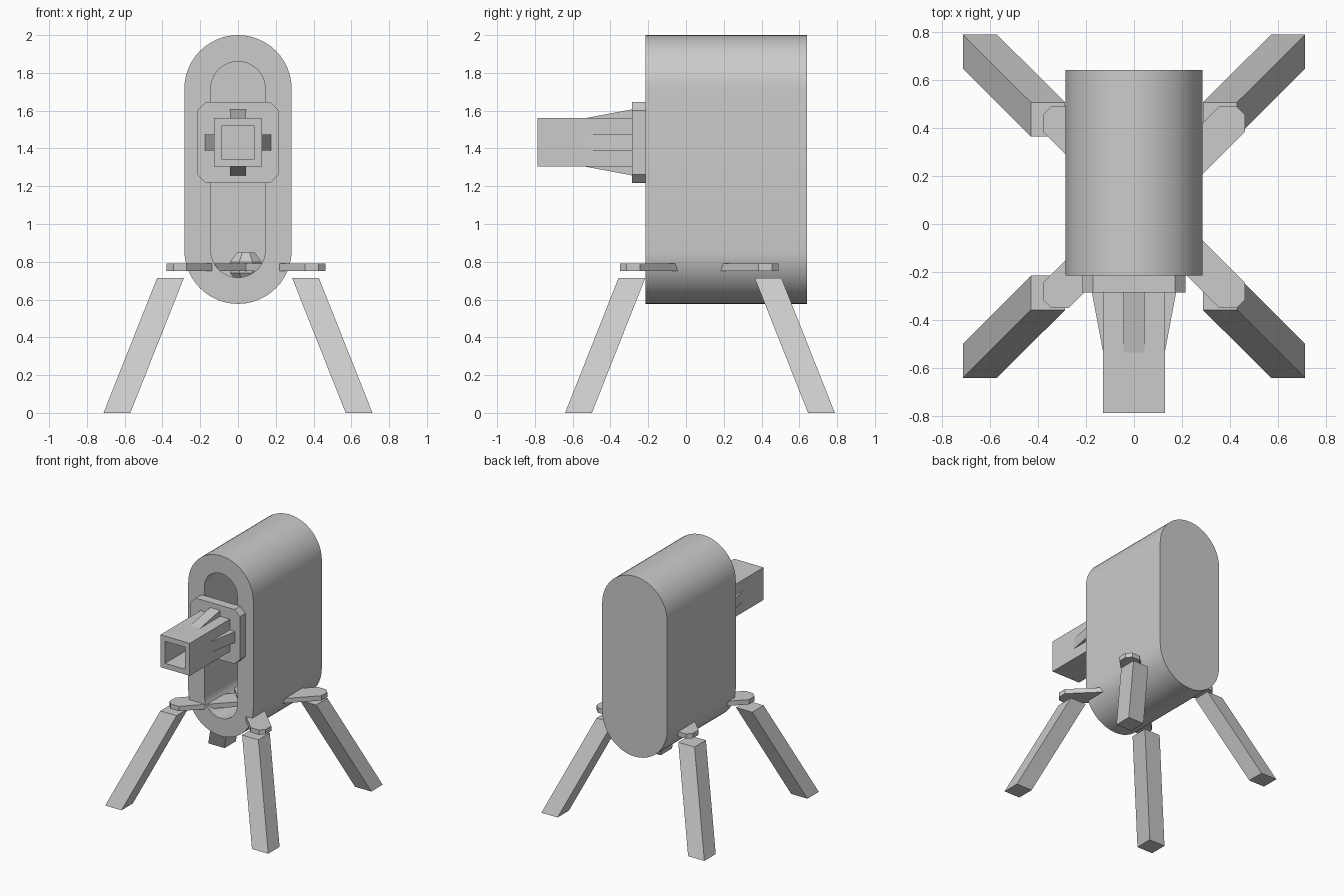
import bpy, bmesh
from math import sin, cos, pi, sqrt

if "Cube" in bpy.data.objects:
    bpy.data.objects.remove(bpy.data.objects["Cube"])


def loft(name, rings, smooth=False):
    """Skin a list of equal-length closed rings and cap both ends."""
    bm = bmesh.new()
    vs = [[bm.verts.new(p) for p in r] for r in rings]
    n = len(vs[0])
    for a, b in zip(vs, vs[1:]):
        for i in range(n):
            j = (i + 1) % n
            bm.faces.new((a[i], a[j], b[j], b[i]))
    bm.faces.new(vs[0])
    bm.faces.new(vs[-1])
    bmesh.ops.recalc_face_normals(bm, faces=bm.faces)
    me = bpy.data.meshes.new(name)
    bm.to_mesh(me)
    bm.free()
    ob = bpy.data.objects.new(name, me)
    bpy.context.collection.objects.link(ob)
    if smooth:
        bpy.ops.object.select_all(action='DESELECT')
        ob.select_set(True)
        bpy.context.view_layer.objects.active = ob
        bpy.ops.object.shade_smooth_by_angle(angle=0.5)
    return ob


def stadium(r, y, lo=0.861, hi=1.716, n=24):
    top = [(r * cos(pi * i / n), y, hi + r * sin(pi * i / n)) for i in range(n + 1)]
    low = [(-r * cos(pi * i / n), y, lo - r * sin(pi * i / n)) for i in range(n + 1)]
    return top + low


def square_xy(x, y, z, h):
    return [(x + a * h, y + b * h, z) for a, b in ((-1, -1), (1, -1), (1, 1), (-1, 1))]


ZC = 1.432  # barrel axis height


def square_xz(y, h):
    return [(a * h, y, ZC + b * h) for a, b in ((-1, -1), (1, -1), (1, 1), (-1, 1))]


# Hollow capsule body, open at the front
loft("body", [stadium(0.284, 0.64), stadium(0.284, -0.215),
              stadium(0.144, -0.215), stadium(0.144, 0.5)], smooth=True)

# Chamfered mounting plate
h, k = 0.215, 0.17
plate = [(h, -k), (h, k), (k, h), (-k, h), (-h, k), (-h, -k), (-k, -h), (k, -h)]
loft("barrel_plate", [[(x, y, ZC + z) for x, z in plate] for y in (-0.213, -0.285)])

# Square barrel with bore
loft("barrel", [square_xz(-0.28, 0.128), square_xz(-0.785, 0.128),
                square_xz(-0.785, 0.087), square_xz(-0.4, 0.087)])

# Tapered fins on the four barrel sides
for i in range(4):
    c, s = cos(i * pi / 2), sin(i * pi / 2)
    prof = [(0.11, -0.28), (0.175, -0.28), (0.175, -0.285), (0.128, -0.535), (0.11, -0.535)]
    loft(f"barrel_fin_{i + 1}", [[(r * c - w * s, y, ZC + r * s + w * c) for r, y in prof]
                                 for w in (-0.043, 0.043)])

# Sheared legs and flat support arms on the diagonals
W, L, C = 0.075, 0.569, 0.05
arm = [(0.03, -W), (L - C, -W), (L, C - W), (L, W - C), (L - C, W), (0.03, W)]
q = 1 / sqrt(2)
for side, sx in (("left", -1), ("right", 1)):
    for end, sy in (("front", -1), ("back", 1)):
        loft(f"{end}_{side}_leg", [square_xy(sx * 0.641, 0.074 + sy * 0.643, 0, 0.071),
                                   square_xy(sx * 0.357, 0.074 + sy * 0.36, 0.715, 0.071)])
        loft(f"{end}_{side}_arm",
             [[(0.042 + q * sx * (u - v), 0.07 + q * sy * (u + v), z) for u, v in arm]
              for z in (0.752, 0.79)])

# Faceted hub joining the arms inside the body
loft("arm_hub", [[(0.042 + r * cos(pi / 8 + i * pi / 4), 0.07 + r * sin(pi / 8 + i * pi / 4), z)
                  for i in range(8)] for r, z in ((0.05, 0.69), (0.09, 0.74), (0.09, 0.8), (0.05, 0.85))])
